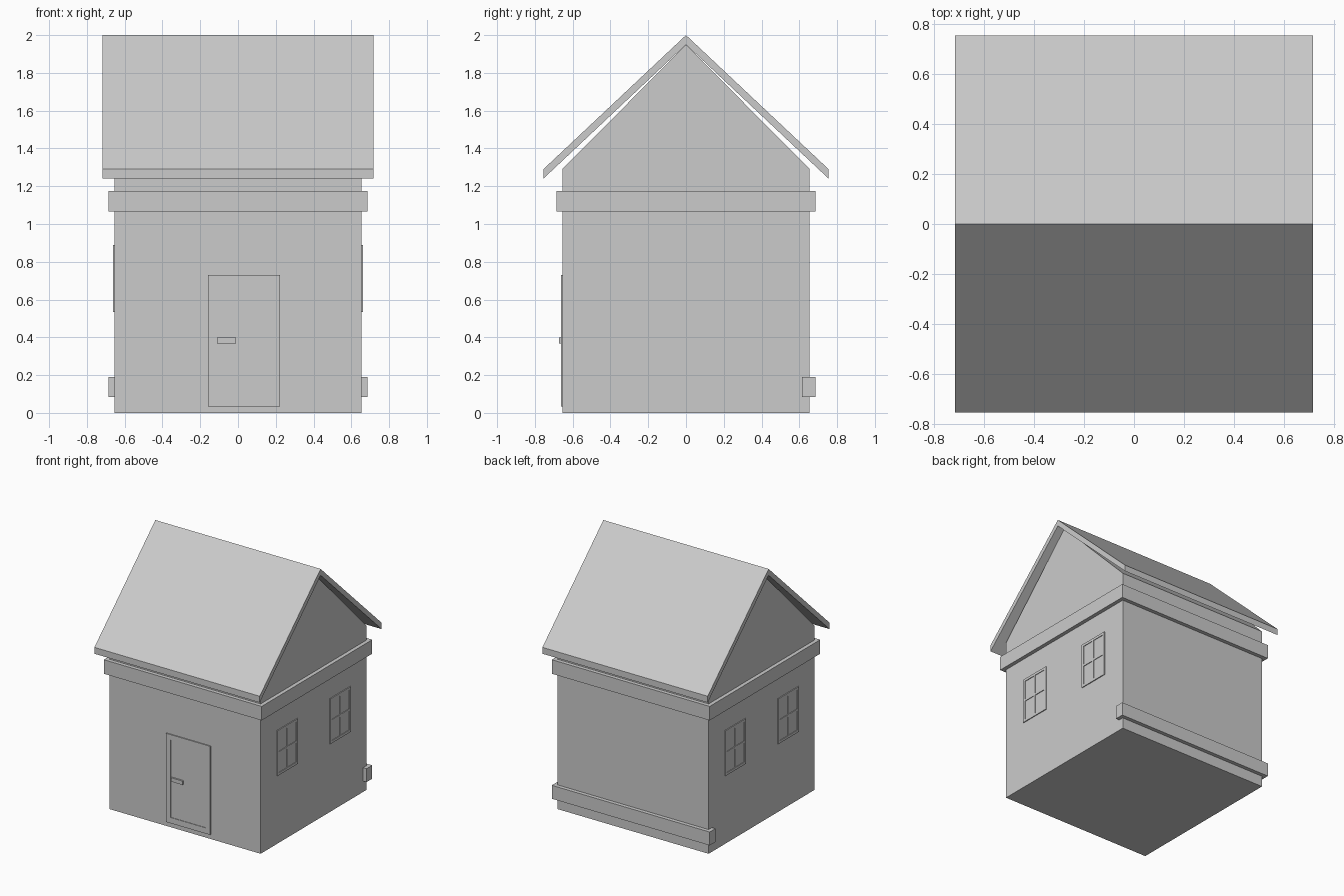
import bpy, bmesh
from mathutils import Vector

if "Cube" in bpy.data.objects:
    bpy.data.objects.remove(bpy.data.objects["Cube"])


def mesh_object(name, bm):
    bmesh.ops.recalc_face_normals(bm, faces=bm.faces)
    me = bpy.data.meshes.new(name)
    bm.to_mesh(me)
    bm.free()
    ob = bpy.data.objects.new(name, me)
    bpy.context.collection.objects.link(ob)
    return ob


def extrude(name, pts, direction):
    """Solid from a flat outline pushed along a direction."""
    bm = bmesh.new()
    face = bm.faces.new([bm.verts.new(p) for p in pts])
    new = bmesh.ops.extrude_face_region(bm, geom=[face], use_keep_orig=True)
    verts = [v for v in new["geom"] if isinstance(v, bmesh.types.BMVert)]
    bmesh.ops.translate(bm, verts=verts, vec=Vector(direction))
    return mesh_object(name, bm)


def prism_x(name, profile, half):
    return extrude(name, [(-half, y, z) for y, z in profile], (2 * half, 0, 0))


def box(name, x0, x1, y0, y1, z0, z1):
    return extrude(name, [(x0, y0, z0), (x1, y0, z0), (x1, y1, z0), (x0, y1, z0)],
                   (0, 0, z1 - z0))


W = 0.655   # half width of the walls
T = 0.685   # half width of the trim

# Walls with gables, and the thin roof floating just above them
prism_x("house_walls", [(-W, 0), (W, 0), (W, 1.29), (0, 1.95), (-W, 1.29)], W)
prism_x("roof", [(-0.755, 1.24), (0, 1.95), (0.755, 1.24),
                 (0.755, 1.29), (0, 2.0), (-0.755, 1.29)], 0.717)

# Band around the walls and rail low on the back
box("upper_band", -T, T, -T, T, 1.065, 1.175)
box("back_rail", -T, T, 0.615, T, 0.085, 0.19)

# Door: surround, leaf and handle
F = -W - 0.008
box("door_frame_left", -0.16, -0.12, F, -W + 0.01, 0.035, 0.73)
box("door_frame_right", 0.183, 0.223, F, -W + 0.01, 0.035, 0.73)
box("door_frame_top", -0.12, 0.183, F, -W + 0.01, 0.69, 0.73)
box("door_frame_bottom", -0.12, 0.183, F, -W + 0.01, 0.035, 0.08)
box("door_leaf", -0.12, 0.183, -W - 0.004, -W + 0.01, 0.08, 0.69)
box("door_handle", -0.112, -0.01, -W - 0.017, -W, 0.368, 0.398)

# Windows: two on each side wall, with frame, cross bars and glass
for side, s in (("left", -1), ("right", 1)):
    for place, c in (("front", -0.328), ("back", 0.328)):
        n = f"{side}_{place}_window"
        a, b, z0, z1, t = c - 0.127, c + 0.127, 0.535, 0.89, 0.02
        zm = (z0 + z1) / 2
        bars = {"jamb_1": (a, a + t, z0, z1), "jamb_2": (b - t, b, z0, z1),
                "sill": (a + t, b - t, z0, z0 + t), "head": (a + t, b - t, z1 - t, z1),
                "mullion": (c - 0.008, c + 0.008, z0 + t, z1 - t),
                "crossbar": (a + t, b - t, zm - 0.008, zm + 0.008)}
        for part, (y0, y1, p, q) in bars.items():
            xs = sorted((s * (W - 0.01), s * (W + 0.007)))
            box(f"{n}_{part}", *xs, y0, y1, p, q)
        xs = sorted((s * (W - 0.01), s * (W + 0.002)))
        box(f"{n}_glass", *xs, a + t, b - t, z0 + t, z1 - t)
